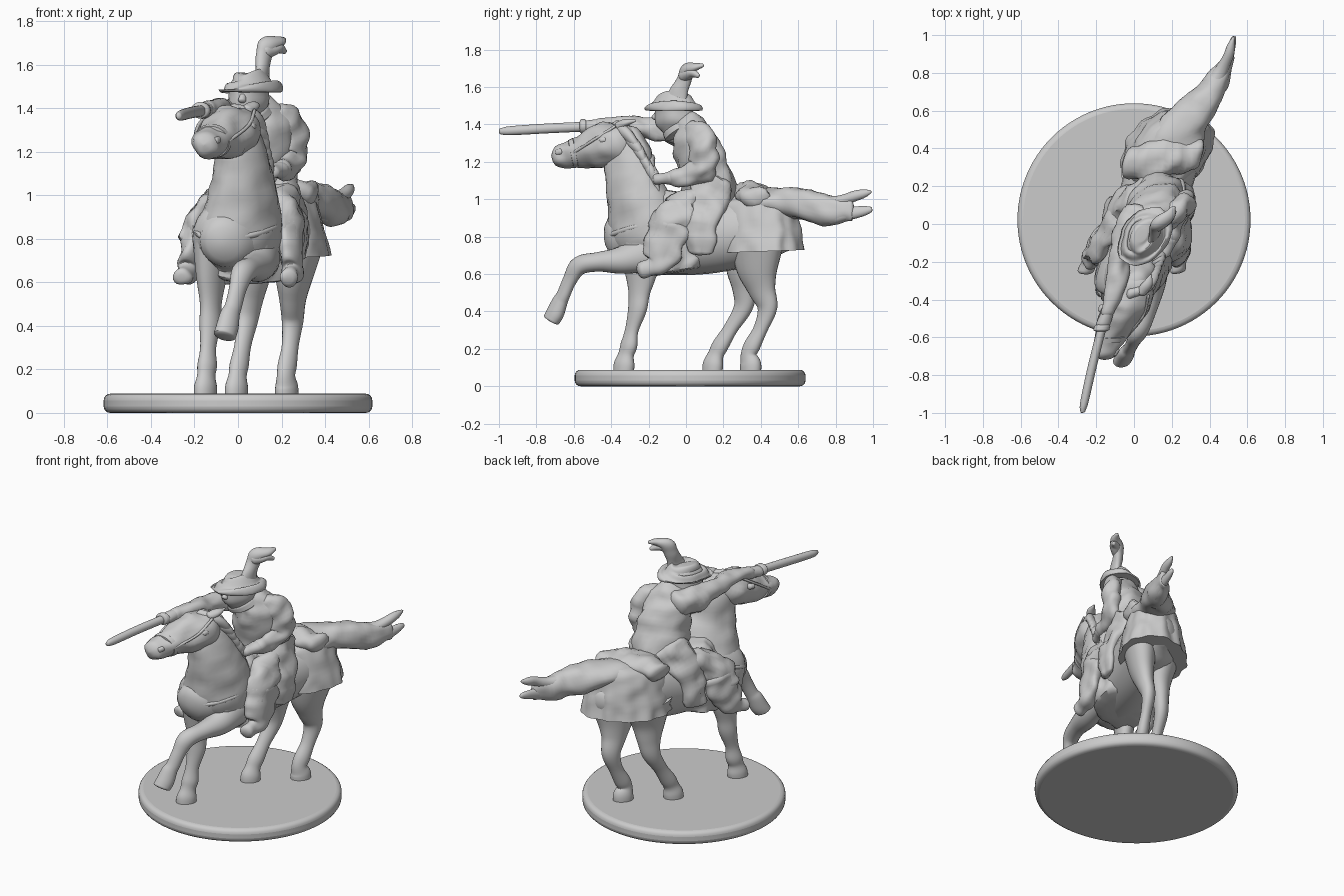
import bpy, bmesh
from math import sin, cos, pi, radians
from mathutils import Vector, noise


def shear(v):
    """The whole rider and mount stand at a slant across the base."""
    return Vector((v.x + 0.06 + 0.3 * v.y, v.y, v.z))


def smooth_path(pts, n=5):
    """Catmull-Rom resampling of (x, y, z, radius_a, radius_b) points."""
    p = [Vector(q) for q in pts]
    p = [p[0] * 2 - p[1]] + p + [p[-1] * 2 - p[-2]]
    out = []
    for i in range(1, len(p) - 2):
        a, b, c, d = p[i - 1:i + 3]
        for k in range(n):
            t = k / n
            out.append((b * 2 + (c - a) * t + (a * 2 - b * 5 + c * 4 - d) * t * t
                        + (b * 3 - a - c * 3 + d) * t ** 3) * 0.5)
    return out + [p[-2]]


def loft(name, pts, cap=0.6, ripple=0.0, waves=12, rough=0.0, ref=(1, 0, 0), sides=24):
    """Elliptical tube along a path, with rounded ends, folds and wrinkles."""
    path = smooth_path(pts)
    pos = [Vector(q[:3]) for q in path]
    rings = []
    for i, q in enumerate(path):
        t = (pos[min(i + 1, len(pos) - 1)] - pos[max(i - 1, 0)]).normalized()
        a = Vector(ref)
        a = (a - t * a.dot(t)).normalized()
        ring = (pos[i], a, t.cross(a), max(q[3], .003), max(q[4], .003), i / (len(path) - 1))
        ends = []
        if cap and i in (0, len(path) - 1):
            sign = -1 if i == 0 else 1
            for k in (1, 2, 3):
                w = k * pi / 6.6
                ends.append((pos[i] + t * sign * sin(w) * cap * min(ring[3], ring[4]), a, ring[2],
                             ring[3] * cos(w), ring[4] * cos(w), ring[5]))
        rings += (ends[::-1] + [ring]) if i == 0 else ([ring] + ends)
    bm = bmesh.new()
    rows = []
    for c, a, b, ra, rb, f in rings:
        row = []
        for j in range(sides):
            w = 2 * pi * j / sides
            s = 1 + ripple * f * cos(waves * w)
            d = a * cos(w) * ra * s + b * sin(w) * rb * s
            v = c + d
            if rough:
                v += d.normalized() * rough * noise.noise(v * 13)
            row.append(bm.verts.new(shear(v)))
        rows.append(row)
    for r0, r1 in zip(rows, rows[1:]):
        for j in range(sides):
            k = (j + 1) % sides
            bm.faces.new((r0[j], r0[k], r1[k], r1[j]))
    bm.faces.new(rows[0])
    bm.faces.new(rows[-1])
    bmesh.ops.recalc_face_normals(bm, faces=bm.faces)
    me = bpy.data.meshes.new(name)
    bm.to_mesh(me)
    bm.free()
    ob = bpy.data.objects.new(name, me)
    bpy.context.collection.objects.link(ob)
    return ob


def strap(name, pts, r=0.011):
    loft(name, [(*p, r, r) for p in pts], sides=8, ref=(0.1, 0.3, 1))


# round base
bpy.ops.mesh.primitive_cylinder_add(vertices=96, radius=0.617, depth=0.088, location=(0, 0.022, 0.044))
base = bpy.context.object
base.name = "base"
bev = base.modifiers.new("rounded_rim", 'BEVEL')
bev.width, bev.segments = 0.03, 4

# horse body, neck and head
loft("horse_body", [(0, -.36, .79, .13, .13), (0, -.30, .8, .18, .19), (0, -.12, .8, .195, .205),
                    (0, .1, .8, .19, .2), (0, .32, .83, .19, .19), (0, .46, .83, .17, .16), (0, .55, .82, .1, .1)])
loft("horse_neck", [(.01, -.2, .74, .17, .17), (.02, -.215, .83, .187, .2), (.04, -.255, .97, .16, .175),
                    (.05, -.295, 1.11, .125, .145), (.04, -.31, 1.25, .1, .125), (.03, -.33, 1.35, .07, .08)], rough=.015)
loft("horse_head", [(.03, -.31, 1.34, .085, .075), (.03, -.39, 1.3, .13, .12), (.02, -.47, 1.275, .12, .108),
                    (.0, -.56, 1.255, .088, .082), (0, -.63, 1.24, .077, .068), (0, -.685, 1.235, .06, .06)], rough=.02)
for s in (-1, 1):
    loft("horse_ear", [(.03 + .06 * s, -.36, 1.39, .03, .025), (.03 + .075 * s, -.32, 1.41, .03, .02),
                       (.03 + .08 * s, -.27, 1.42, .006, .006)])
    loft("horse_eye", [(.02 + .115 * s, -.455, 1.315, .02, .018), (.02 + .115 * s, -.435, 1.318, .02, .018)])
    loft("nostril", [(.045 * s, -.69, 1.25, .014, .016), (.05 * s, -.67, 1.255, .014, .016)])

# mane locks falling on one side
for k in range(6):
    loft("mane_lock", [(.03, -.37 + .035 * k, 1.39 - .035 * k, .035, .035),
                       (.1, -.34 + .03 * k, 1.37 - .04 * k, .03, .032),
                       (.13, -.29 + .025 * k, 1.32 - .042 * k, .026, .028),
                       (.135, -.25 + .02 * k, 1.27 - .045 * k, .008, .008)], ref=(0, 1, 0.2), sides=12, rough=.01)

# horse legs
loft("standing_front_leg", [(-.1, -.24, .78, .09, .12), (-.11, -.24, .62, .065, .09), (-.11, -.25, .5, .047, .058),
                            (-.11, -.26, .41, .047, .05), (-.11, -.29, .3, .035, .036), (-.11, -.305, .22, .043, .045),
                            (-.11, -.32, .17, .04, .042), (-.11, -.33, .12, .05, .055), (-.11, -.335, .07, .05, .055)], cap=0)
loft("raised_front_leg", [(.11, -.2, .72, .08, .11), (.13, -.34, .675, .075, .075), (.14, -.47, .665, .058, .052),
                          (.135, -.57, .645, .053, .05), (.125, -.62, .57, .039, .038), (.115, -.655, .49, .038, .036),
                          (.105, -.675, .45, .044, .042), (.1, -.70, .39, .05, .048), (.095, -.72, .355, .05, .046)], cap=.2)
for name, s, pts in (
        ("near_hind_leg", 1, [(.1, .38, .8, .12, .15), (.085, .38, .64, .085, .115), (.07, .405, .52, .058, .075),
                              (.06, .435, .42, .047, .053), (.06, .4, .31, .037, .038), (.06, .355, .22, .042, .044),
                              (.06, .335, .17, .04, .042), (.06, .345, .12, .05, .056), (.06, .345, .07, .05, .056)]),
        ("far_hind_leg", -1, [(-.1, .33, .8, .12, .15), (-.09, .31, .64, .085, .1), (-.1, .315, .52, .058, .068),
                              (-.11, .305, .42, .047, .05), (-.11, .24, .31, .037, .038), (-.11, .185, .22, .042, .044),
                              (-.11, .16, .17, .04, .042), (-.11, .145, .12, .05, .054), (-.11, .14, .07, .05, .054)])):
    loft(name, pts, cap=0)

# flared cloth over the rump and saddle cloth
loft("rump_cloth", [(0, .37, 1.03, .1, .14), (0, .375, .985, .17, .2), (0, .38, .86, .205, .225), (0, .385, .72, .235, .24)],
     cap=0, ripple=.02, waves=13, rough=.015, sides=80)
loft("saddle_cloth", [(0, -.04, 1.03, .1, .13), (0, -.05, .97, .16, .18), (0, -.06, .83, .2, .195),
                      (0, -.07, .7, .215, .19), (0, -.06, .62, .19, .17)], cap=.1, ripple=.02, waves=9, rough=.03, sides=64)

# flowing tail, splitting into strands
loft("tail", [(.02, .4, .97, .16, .09), (.05, .52, .985, .135, .08), (.1, .62, .97, .11, .085),
              (.14, .72, .945, .08, .08), (.165, .82, .94, .055, .075), (.18, .88, .94, .03, .06)], rough=.02)
loft("tail_upper_strand", [(.11, .66, .98, .05, .04), (.15, .78, .98, .045, .04), (.17, .88, 1.01, .03, .03),
                           (.17, .985, 1.04, .012, .014)], rough=.01)
loft("tail_lower_strand", [(.13, .66, .92, .05, .045), (.17, .78, .91, .04, .045), (.175, .9, .93, .025, .032),
                           (.17, .99, .945, .01, .013)], rough=.01)

# rolled cloak behind the saddle
loft("rolled_cloak", [(-.17, .33, .98, .08, .06), (-.08, .34, 1.02, .1, .06), (.05, .35, 1.03, .1, .055),
                      (.15, .37, .99, .08, .06)], ref=(0, 1, 0), rough=.04)

# harness
strap("chest_strap", [(-.17, -.18, .87), (-.165, -.3, .84), (-.1, -.385, .81), (.02, -.417, .8), (.13, -.375, .82),
                      (.185, -.28, .85), (.19, -.16, .87)], .014)
for s in (-1, 1):
    strap("cheek_strap", [(.08 * s, -.6, 1.25), (.02 + .115 * s, -.49, 1.32), (.03 + .1 * s, -.38, 1.39)], .008)
loft("nose_band", [(0, -.615, 1.243, .083, .075), (0, -.59, 1.248, .087, .081)], cap=.05)

# rider legs with baggy boots
for s in (-1, 1):
    loft("rider_leg", [(.08 * s, .1, .98, .09, .1), (.15 * s, .0, .95, .075, .1), (.195 * s, -.09, .88, .065, .1),
                       (.205 * s, -.12, .79, .06, .1)], rough=.04)
    loft("boot", [(.2 * s, -.09, .85, .07, .11), (.215 * s, -.11, .78, .055, .11), (.225 * s, -.14, .70, .052, .1),
                  (.23 * s, -.17, .645, .05, .06), (.235 * s, -.24, .625, .045, .04)], rough=.025)
    loft("coat_tail", [(.08 * s, .14, 1.08, .08, .11), (.14 * s, .1, .98, .065, .11), (.19 * s, .08, .86, .045, .09),
                       (.2 * s, .07, .72, .035, .075)], rough=.03)

# rider coat, arms and hands
loft("coat", [(.0, .12, .95, .15, .16), (.01, .12, 1.08, .145, .145), (.025, .08, 1.2, .145, .135),
              (.035, .04, 1.31, .155, .115), (.03, .01, 1.38, .11, .09), (.02, -.03, 1.42, .06, .06)], rough=.025)
loft("rein_arm", [(.11, .03, 1.37, .055, .065), (.145, .07, 1.33, .068, .08), (.165, .1, 1.24, .066, .08),
                  (.17, .08, 1.155, .062, .07), (.165, -.01, 1.12, .045, .05), (.155, -.09, 1.115, .038, .038)], rough=.03)
loft("rein_hand", [(.155, -.08, 1.115, .045, .04), (.145, -.16, 1.105, .035, .028)], rough=.01)
loft("sword_arm", [(-.06, .05, 1.34, .08, .09), (-.09, -.04, 1.36, .07, .08), (-.08, -.16, 1.375, .06, .065),
                   (-.06, -.28, 1.39, .055, .055), (-.06, -.4, 1.395, .045, .042), (-.06, -.47, 1.395, .042, .04)], rough=.025)
loft("sword_hand", [(-.06, -.46, 1.395, .035, .035), (-.065, -.53, 1.39, .04, .035)], rough=.01)

# sword
loft("sword_guard", [(-.065, -.54, 1.39, .042, .038), (-.065, -.56, 1.39, .042, .038)], cap=.3)
loft("sword_blade", [(-.065, -.54, 1.388, .024, .026), (-.055, -.75, 1.378, .024, .026), (-.04, -.94, 1.366, .022, .024),
                     (-.033, -.992, 1.363, .013, .016)])

# rider head, hat and plume
loft("rider_head", [(.01, -.06, 1.37, .06, .07), (.01, -.065, 1.42, .085, .1), (.01, -.065, 1.5, .088, .1)], rough=.015)
loft("nose", [(.01, -.15, 1.46, .015, .015), (.01, -.17, 1.435, .018, .016)])
loft("collar", [(.015, -.03, 1.365, .095, .095), (.01, -.045, 1.39, .085, .09)], cap=.2)
loft("hat", [(.015, -.065, 1.475, .133, .15), (.015, -.065, 1.49, .135, .152), (.012, -.065, 1.505, .11, .125),
             (.01, -.065, 1.53, .088, .1), (0, -.065, 1.55, .068, .08), (0, -.065, 1.56, .035, .04)],
     cap=.03, rough=.015)
loft("plume", [(.06, -.065, 1.5, .032, .07), (.065, -.04, 1.57, .032, .05), (.06, -.01, 1.64, .038, .04),
               (.075, .01, 1.685, .045, .042), (.11, .045, 1.705, .035, .024), (.125, .088, 1.715, .014, .012)], rough=.01)
loft("plume_tip", [(.07, -.01, 1.66, .035, .035), (.11, .03, 1.675, .035, .026), (.135, .065, 1.66, .012, .012)])

# smooth shading
for ob in bpy.data.objects:
    ob.select_set(ob.type == 'MESH')
bpy.context.view_layer.objects.active = base
bpy.ops.object.shade_smooth_by_angle(angle=radians(50))
